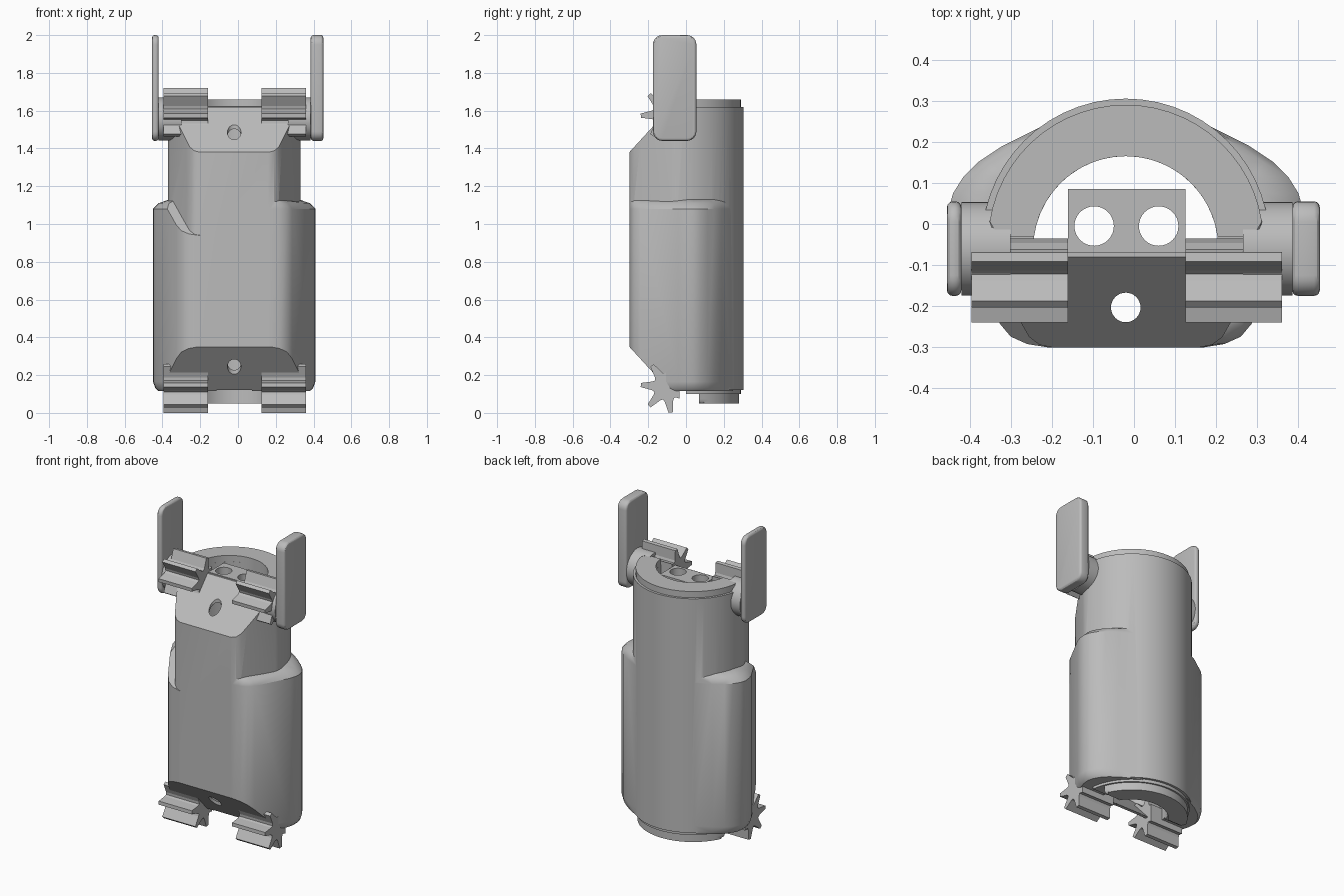
import bpy, bmesh, math
from mathutils import Vector, Matrix

if "Cube" in bpy.data.objects:
    bpy.data.objects.remove(bpy.data.objects["Cube"])

CX = -0.02      # body centre line
SLOPE = 1.09    # steepness of the front chamfers

grey = bpy.data.materials.new("plain grey")
grey.use_nodes = True
grey.diffuse_color = (0.5, 0.5, 0.5, 1)
grey.node_tree.nodes["Principled BSDF"].inputs["Base Color"].default_value = (0.5, 0.5, 0.5, 1)


def finish(name, bm):
    bmesh.ops.recalc_face_normals(bm, faces=bm.faces)
    mesh = bpy.data.meshes.new(name)
    bm.to_mesh(mesh)
    bm.free()
    mesh.materials.append(grey)
    obj = bpy.data.objects.new(name, mesh)
    bpy.context.collection.objects.link(obj)
    return obj


def activate(obj):
    bpy.ops.object.select_all(action='DESELECT')
    obj.select_set(True)
    bpy.context.view_layer.objects.active = obj


def smooth(obj):
    activate(obj)
    bpy.ops.object.shade_smooth_by_angle(angle=math.radians(30))


def arc(cx, cy, r, a0, a1, n=12):
    angles = [math.radians(a0 + (a1 - a0) * i / n) for i in range(n + 1)]
    return [(cx + r * math.cos(a), cy + r * math.sin(a)) for a in angles]


def flip(points):
    return [(-x, y) for x, y in points[::-1]]


def trim(bm, point, normal):
    """Cut away everything beyond a plane and close the cut."""
    res = bmesh.ops.bisect_plane(bm, geom=bm.verts[:] + bm.edges[:] + bm.faces[:],
                                 plane_co=point, plane_no=normal, clear_outer=True)
    edges = [g for g in res["geom_cut"] if isinstance(g, bmesh.types.BMEdge)]
    bmesh.ops.edgeloop_fill(bm, edges=edges)


def loft(name, outline, levels, cuts=(), rounded=None):
    """Stack an outline at (z, x scale) levels; trim by planes; round the outer edge at one z."""
    bm = bmesh.new()
    rings = [[bm.verts.new((CX + x * s, y, z)) for x, y in outline] for z, s in levels]
    n = len(outline)
    for low, high in zip(rings, rings[1:]):
        for i in range(n):
            bm.faces.new((low[i], low[(i + 1) % n], high[(i + 1) % n], high[i]))
    bm.faces.new(rings[0][::-1])
    bm.faces.new(rings[-1])
    for point, normal in cuts:
        trim(bm, point, normal)
    if rounded is not None:
        outer = [e for e in bm.edges if all(
            abs(v.co.z - rounded) < 0.001 and math.hypot(v.co.x - CX, v.co.y + 0.045) > 0.3
            for v in e.verts)]
        bmesh.ops.bevel(bm, geom=outer, offset=0.025, segments=4, profile=0.5, affect='EDGES')
    return finish(name, bm)


def cylinder(name, r, depth, centre, axis):
    bm = bmesh.new()
    turn = Vector((0, 0, 1)).rotation_difference(Vector(axis)).to_matrix().to_4x4()
    bmesh.ops.create_cone(bm, cap_ends=True, segments=32, radius1=r, radius2=r, depth=depth,
                          matrix=Matrix.Translation(centre) @ turn)
    return finish(name, bm)


def boolean(target, other, operation):
    mod = target.modifiers.new("cut", 'BOOLEAN')
    mod.object, mod.operation, mod.solver = other, operation, 'EXACT'
    activate(target)
    bpy.ops.object.modifier_apply(modifier=mod.name)
    bpy.data.objects.remove(other)


def chamfers(offset=0.0):
    return [((0, -0.3, 1.38 - offset), (0, -SLOPE, 1)),
            ((0, -0.3, 0.35 + offset), (0, -SLOPE, -1))]


# Body core: half-round back, sides narrowing to a flat front
corner = [(0.18, -0.3), (0.21, -0.294), (0.235, -0.275), (0.255, -0.24), (0.34, -0.08)]
core = arc(0, -0.045, 0.35, 0, 180, 28) + flip(corner) + corner
body = loft("body", core, [(0.12, 1), (1.62, 1)], chamfers())

# Wider lower casing, one half per side; the right half is trimmed by a slanted shoulder
half = [(0.1, 0.24), (0.1, -0.3), (0.19, -0.3), (0.24, -0.292), (0.28, -0.274), (0.306, -0.243),
        (0.415, -0.04), (0.427, 0), (0.43, 0.04), (0.42, 0.075), (0.395, 0.115), (0.36, 0.15),
        (0.3, 0.19), (0.18, 0.25)]
levels = [(0.115, 0.93), (0.13, 0.97), (0.165, 1), (1.08, 1), (1.11, 0.93), (1.13, 0.8)]
slant = [((0, -0.3, 0.94), (0, -0.95, 1))]
boolean(body, loft("casing_left", half, levels, chamfers()), 'UNION')
boolean(body, loft("casing_right", flip(half), levels, chamfers() + slant), 'UNION')

# Hollow inside, screw hole through both chamfers
inside = arc(0, -0.06, 0.225, 0, 180, 24) + arc(-0.13, -0.16, 0.095, 180, 270) + arc(0.13, -0.16, 0.095, 270, 360)
boolean(body, loft("cavity", inside, [(-0.1, 1), (1.8, 1)], chamfers(0.022)), 'DIFFERENCE')
boolean(body, cylinder("hole", 0.036, 3, (CX, -0.203, 1), (0, 0, 1)), 'DIFFERENCE')
smooth(body)

# Crescent rims at the top and bottom, with a thin step above the bottom one
for name, z0, z1, y_cut, r, rounded in (("top_rim", 1.6, 1.66, -0.03, 0.335, 1.66),
                                        ("bottom_step", 0.1, 0.14, 0, 0.335, None),
                                        ("bottom_rim", 0.05, 0.14, 0.07, 0.325, 0.05)):
    a = math.degrees(math.asin((y_cut + 0.045) / r))
    b = math.degrees(math.asin((y_cut + 0.06) / 0.225))
    crescent = arc(0, -0.045, r, a, 180 - a, 28) + arc(0, -0.06, 0.225, 180 - b, b, 24)
    smooth(loft(name, crescent, [(z0, 1), (z1, 1)], rounded=rounded))

# Socket block with two round holes
block = loft("socket_block", [(-0.14, -0.07), (0.145, -0.07), (0.145, 0.085), (-0.14, 0.085)],
             [(1.56, 1), (1.625, 1)])
for x in (-0.097, 0.06):
    boolean(block, cylinder("hole", 0.048, 1, (x, -0.005, 1.6), (0, 0, 1)), 'DIFFERENCE')
smooth(block)


# Toothed rollers at the top and bottom, cut flat at the back
def roller(name, x0, x1, z, up, teeth=7):
    bm = bmesh.new()
    points = []
    for i in range(teeth):
        mid = math.radians(176) + i * math.tau / teeth
        for r, step in ((0.07, -0.44), (0.08, -0.29), (0.138, -0.08), (0.138, 0.08), (0.08, 0.29)):
            points.append((-0.102 + r * math.cos(mid + step), z + up * r * math.sin(mid + step)))
    ends = [[bm.verts.new((x, y, h)) for y, h in points] for x in (x0, x1)]
    for end in ends:
        bm.faces.new(end)
    for i in range(len(points)):
        j = (i + 1) % len(points)
        bm.faces.new((ends[0][i], ends[0][j], ends[1][j], ends[1][i]))
    trim(bm, (0, -0.035, 0), (0, 1, 0))
    return finish(name, bm)


for level, z, up in (("upper", 1.583, -1), ("lower", 0.138, 1)):
    roller(level + "_roller_right", -0.395, -0.16, z, up)
    roller(level + "_roller_left", 0.125, 0.36, z, up)

# Upright paddles on round hubs
for side, x0, x1, hub in (("right", -0.455, -0.42, -0.3), ("left", 0.385, 0.452, 0.265)):
    bm = bmesh.new()
    place = Matrix.Translation(((x0 + x1) / 2, -0.06, 1.72)) @ Matrix.Diagonal((x1 - x0, 0.23, 0.56, 1))
    bmesh.ops.create_cube(bm, size=1, matrix=place)
    along = [e for e in bm.edges if abs(e.verts[0].co.x - e.verts[1].co.x) > 0.01]
    bmesh.ops.bevel(bm, geom=along, offset=0.05, segments=6, profile=0.5, affect='EDGES')
    rims = [e for e in bm.edges if abs(e.verts[0].co.x - e.verts[1].co.x) < 0.001]
    bmesh.ops.bevel(bm, geom=rims, offset=0.014, segments=3, profile=0.5, affect='EDGES')
    smooth(finish("paddle_" + side, bm))
    inner = x1 if side == "right" else x0
    smooth(cylinder("hub_" + side, 0.114, abs(hub - inner), ((hub + inner) / 2, -0.06, 1.556), (1, 0, 0)))
